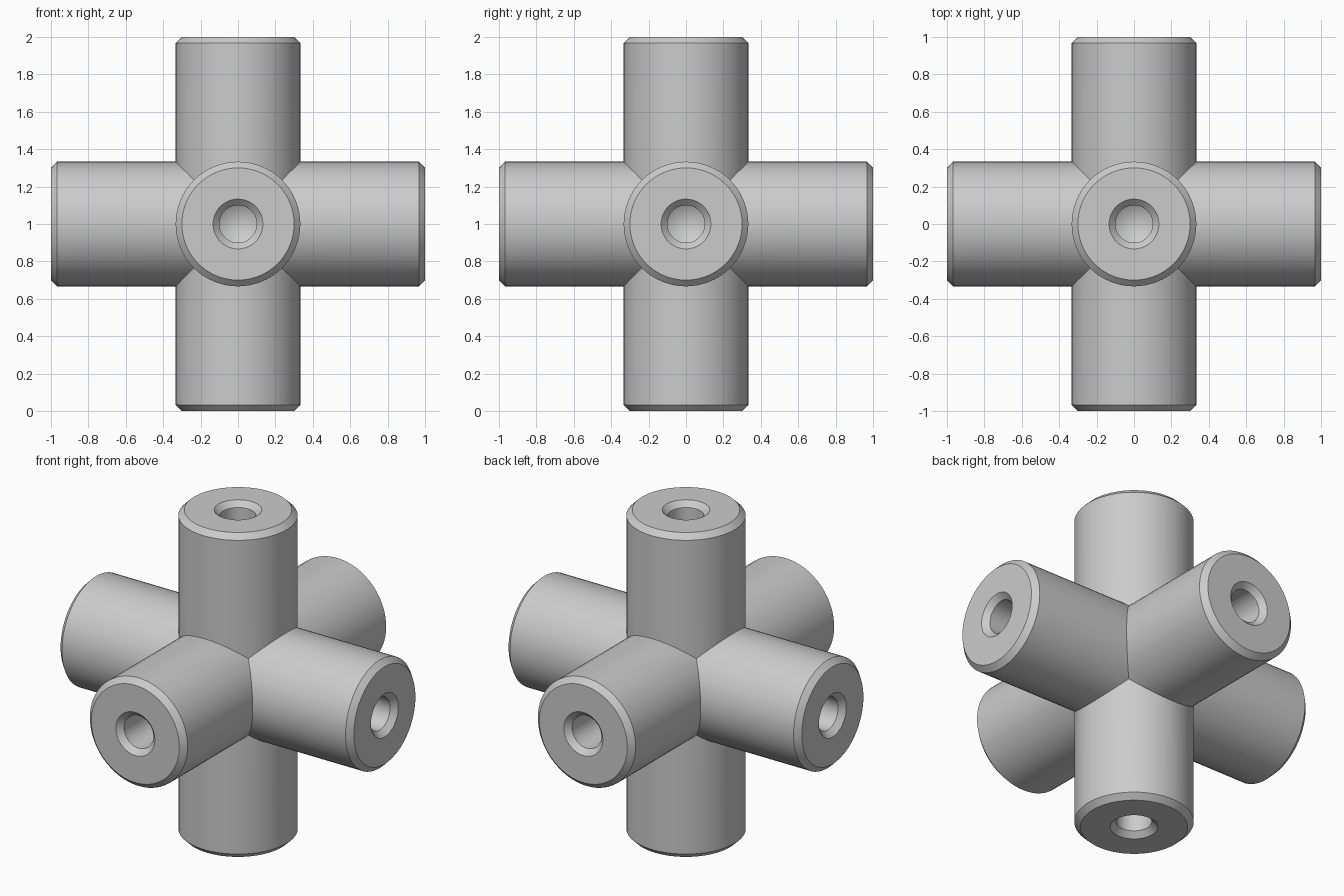
import bpy, bmesh
from math import pi, sin, cos
from mathutils import Matrix, Vector

if "Cube" in bpy.data.objects:
    bpy.data.objects.remove(bpy.data.objects["Cube"])

SEG = 64        # multiple of 8, so the mitred arm ends meet exactly
R = 1 / 3       # arm radius
# (radius, height) along one arm: chamfer, end face, countersink, drilled hole
PROFILE = [(R, 0.967), (0.3, 1.0), (0.133, 1.0), (0.1, 0.967), (0.1, 0.6)]
HOLE_TIP = 0.54


def add_arm(bm, turn):
    def vert(x, y, z):
        return bm.verts.new(turn @ Vector((x, y, z)))

    dirs = [(cos(2 * pi * i / SEG), sin(2 * pi * i / SEG)) for i in range(SEG)]
    # mitred inner end, where equal cylinders cross
    rings = [[vert(R * c, R * s, R * max(abs(c), abs(s))) for c, s in dirs]]
    # outer wall, chamfered end and hole wall
    for r, z in PROFILE:
        rings.append([vert(r * c, r * s, z) for c, s in dirs])
    for a, b in zip(rings, rings[1:]):
        for i in range(SEG):
            j = (i + 1) % SEG
            bm.faces.new((a[i], a[j], b[j], b[i]))
    # conical hole bottom
    tip = vert(0, 0, HOLE_TIP)
    for i in range(SEG):
        bm.faces.new((rings[-1][i], rings[-1][(i + 1) % SEG], tip))


bm = bmesh.new()
# four arms around the y axis, then front and back
for k in range(4):
    add_arm(bm, Matrix.Rotation(k * pi / 2, 3, 'Y'))
for a in (pi / 2, -pi / 2):
    add_arm(bm, Matrix.Rotation(a, 3, 'X'))
bmesh.ops.remove_doubles(bm, verts=bm.verts, dist=1e-4)
bmesh.ops.recalc_face_normals(bm, faces=bm.faces)
bmesh.ops.translate(bm, verts=bm.verts, vec=(0, 0, 1))

mesh = bpy.data.meshes.new("six_way_connector")
bm.to_mesh(mesh)
bm.free()
obj = bpy.data.objects.new("six_way_connector", mesh)
bpy.context.collection.objects.link(obj)
bpy.context.view_layer.objects.active = obj
obj.select_set(True)
bpy.ops.object.shade_smooth_by_angle(angle=pi / 6)
